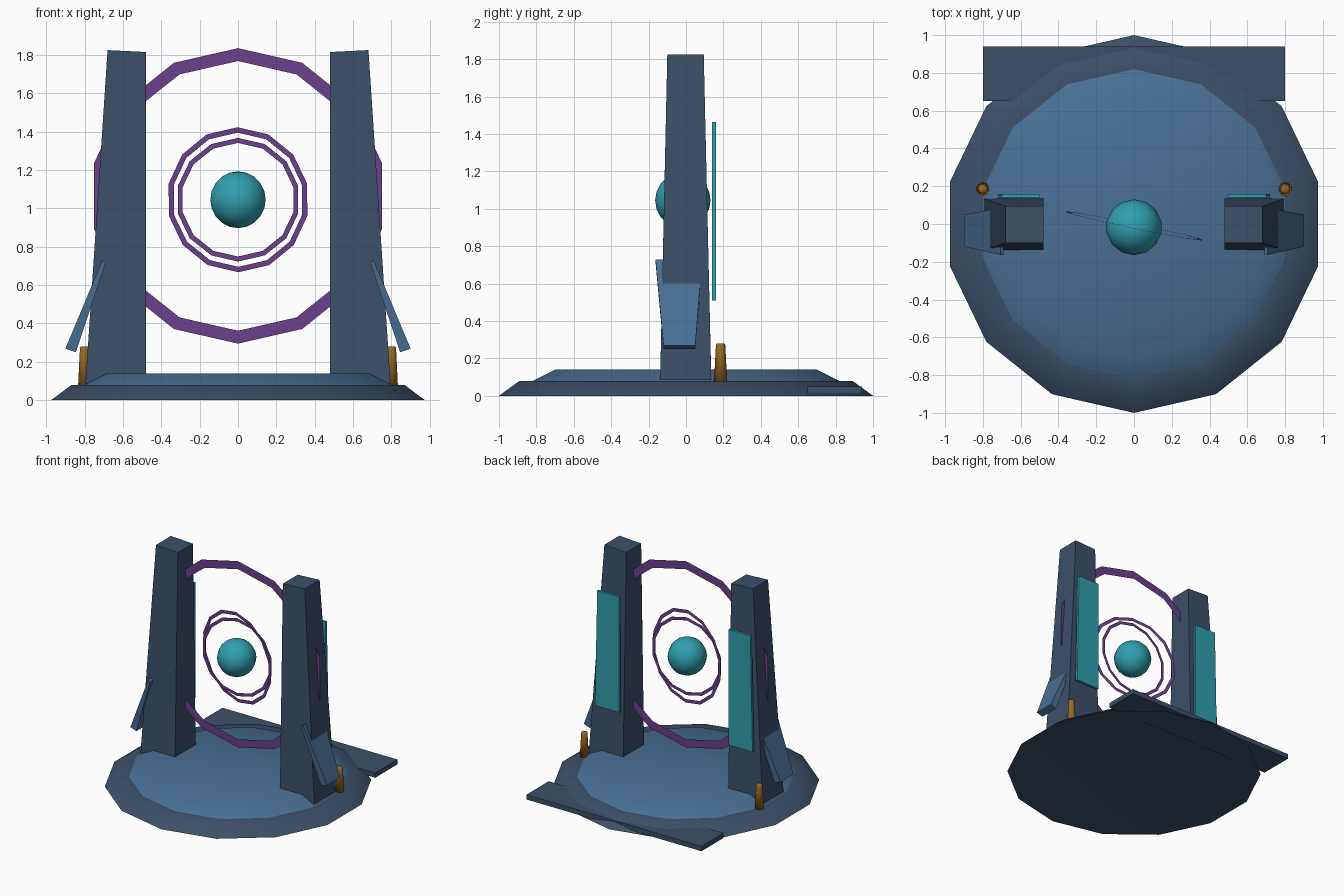
import bpy, bmesh
from math import sin, cos, pi, radians

if "Cube" in bpy.data.objects:
    bpy.data.objects.remove(bpy.data.objects["Cube"])

SIDES = 14


def material(name, rgb):
    m = bpy.data.materials.new(name)
    m.diffuse_color = (*rgb, 1)
    m.use_nodes = True
    m.node_tree.nodes["Principled BSDF"].inputs["Base Color"].default_value = m.diffuse_color
    return m


SLATE = material("slate", (0.045, 0.08, 0.14))
BLUE = material("blue", (0.065, 0.16, 0.30))
TEAL = material("teal", (0.03, 0.35, 0.43))
PURPLE = material("purple", (0.15, 0.05, 0.27))
BRONZE = material("bronze", (0.32, 0.14, 0.02))


def make(name, verts, faces, mat, smooth=False, mirror=False, fix=True):
    me = bpy.data.meshes.new(name)
    me.from_pydata(verts, [], faces)
    bm = bmesh.new()
    bm.from_mesh(me)
    if fix:
        bmesh.ops.recalc_face_normals(bm, faces=bm.faces)
    for f in bm.faces:
        f.smooth = smooth
    bm.to_mesh(me)
    bm.free()
    me.materials.append(mat)
    ob = bpy.data.objects.new(name, me)
    bpy.context.collection.objects.link(ob)
    if mirror:
        ob.modifiers.new("mirror", 'MIRROR').use_axis[0] = True
    return ob


def lathe(name, profile, mat, n=SIDES, centre=(0, 0), cap=False, base=False, **kw):
    """Revolve (radius, z) points; a vertex points along +y."""
    verts = [(centre[0] + r * sin(2 * pi * i / n), centre[1] + r * cos(2 * pi * i / n), z)
             for r, z in profile for i in range(n)]
    faces = [(k * n + i, k * n + (i + 1) % n, k * n + n + (i + 1) % n, k * n + i + n)
             for k in range(len(profile) - 1) for i in range(n)]
    if cap:
        last = (len(profile) - 1) * n
        faces.append(tuple(last + i for i in range(n)))
    if base:
        faces.append(tuple(reversed(range(n))))
    return make(name, verts, faces, mat, smooth=True, **kw)


def taper_box(name, low, high, mat, mirror=True):
    """Each end is (x0, x1, y0, y1, z at x0, z at x1)."""
    verts = []
    for x0, x1, y0, y1, z0, z1 in (low, high):
        verts += [(x0, y0, z0), (x1, y0, z1), (x1, y1, z1), (x0, y1, z0)]
    faces = [(0, 1, 2, 3), (4, 5, 6, 7)] + \
            [(i, (i + 1) % 4, (i + 1) % 4 + 4, i + 4) for i in range(4)]
    return make(name, verts, faces, mat, mirror=mirror)


def flat_ring(name, outer, inner, centre, rot=(0, 0, 0)):
    """Paper-thin ring standing in the xz plane."""
    verts = [(r * sin(2 * pi * i / SIDES), 0, r * cos(2 * pi * i / SIDES))
             for r in (outer, inner) for i in range(SIDES)]
    faces = [(i, SIDES + i, SIDES + (i + 1) % SIDES, (i + 1) % SIDES) for i in range(SIDES)]
    ob = make(name, verts, faces, PURPLE, fix=False)
    ob.location = centre
    ob.rotation_euler = rot


# Stepped round base with a shallow dished underside
lathe("base_plinth", [(1.0, 0), (0.89, 0.08), (0.80, 0.08)], SLATE, fix=False).data.flip_normals()
lathe("base_underside", [(1.0, 0), (0.65, 0.03)], SLATE, cap=True)
lathe("base_platform", [(0.82, 0.08), (0.70, 0.14)], BLUE, cap=True)

# Rear step slab
taper_box("rear_step", (-0.8, 0.8, 0.65, 0.94, 0.01, 0.01),
          (-0.8, 0.8, 0.65, 0.94, 0.05, 0.05), SLATE, mirror=False)

# Tapered pillars, side fins and rear panels
taper_box("pillar", (0.48, 0.795, -0.138, 0.135, 0.10, 0.088),
          (0.48, 0.68, -0.10, 0.095, 1.815, 1.825), SLATE)
taper_box("side_fin", (0.845, 0.90, -0.12, 0.05, 0.25, 0.268),
          (0.69, 0.708, -0.163, 0.085, 0.715, 0.728), BLUE)
taper_box("rear_panel", (0.50, 0.72, 0.14, 0.16, 0.51, 0.51),
          (0.50, 0.70, 0.14, 0.16, 1.465, 1.465), TEAL)

# Bronze posts behind the pillars
lathe("bronze_post", [(0.035, 0.08), (0.025, 0.272), (0.02, 0.28)], BRONZE, n=10,
      centre=(0.80, 0.185), cap=True, base=True, mirror=True)

# Large portal ring and the two inner rings, the outer one turned
flat_ring("portal_ring", 0.77, 0.703, (0, 0, 1.065))
flat_ring("turned_ring", 0.378, 0.350, (0, -0.01, 1.045), (radians(2), 0, radians(-11.7)))
flat_ring("inner_ring", 0.322, 0.296, (0, -0.01, 1.045))

# Floating core
bpy.ops.mesh.primitive_uv_sphere_add(segments=14, ring_count=10, radius=0.148,
                                     location=(0, -0.017, 1.045))
core = bpy.context.object
core.name = "core_sphere"
core.data.materials.append(TEAL)
bpy.ops.object.shade_smooth()
